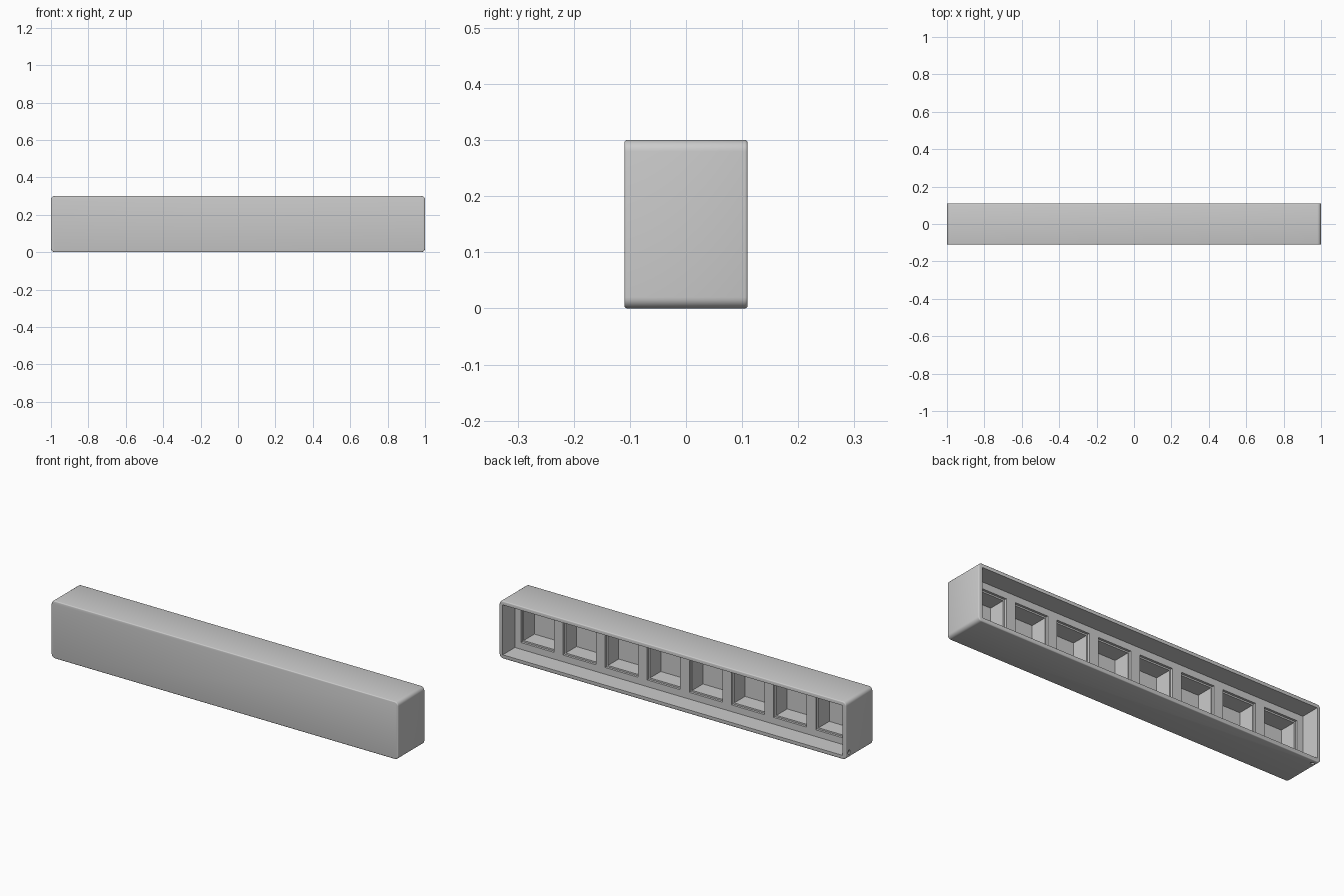
import bpy, bmesh, math
from mathutils import Vector

default = bpy.data.objects.get("Cube")
if default:
    bpy.data.objects.remove(default, do_unlink=True)

W, D, H = 2.0, 0.22, 0.3        # outer size
WALL = 0.02
COUNT, PITCH = 8, 0.243

grey = bpy.data.materials.new("plain_grey")
grey.use_nodes = True
color = (0.6, 0.6, 0.6, 1)
grey.diffuse_color = color
grey.node_tree.nodes["Principled BSDF"].inputs["Base Color"].default_value = color


def make_object(name, bm):
    mesh = bpy.data.meshes.new(name)
    bm.to_mesh(mesh)
    bm.free()
    mesh.materials.append(grey)
    ob = bpy.data.objects.new(name, mesh)
    bpy.context.collection.objects.link(ob)
    return ob


def add_box(bm, lo, hi):
    lo, hi = Vector(lo), Vector(hi)
    verts = bmesh.ops.create_cube(bm, size=1)["verts"]
    bmesh.ops.scale(bm, vec=hi - lo, verts=verts)
    bmesh.ops.translate(bm, vec=(lo + hi) / 2, verts=verts)


def cut(target, name, bm):
    cutter = make_object(name, bm)
    mod = target.modifiers.new(name, 'BOOLEAN')
    mod.operation, mod.solver, mod.object = 'DIFFERENCE', 'EXACT', cutter
    bpy.context.view_layer.objects.active = target
    bpy.ops.object.modifier_apply(modifier=mod.name)
    bpy.data.objects.remove(cutter, do_unlink=True)


# Tray body: long box with rounded ends and softened front and back rims
bm = bmesh.new()
add_box(bm, (-W / 2, -D / 2, 0), (W / 2, D / 2, H))
corners = [e for e in bm.edges if abs(e.verts[0].co.y - e.verts[1].co.y) > 0.1]
bmesh.ops.bevel(bm, geom=corners, offset=0.02, segments=6, profile=0.5, affect='EDGES')
rims = [e for e in bm.edges if abs(e.verts[0].co.y - e.verts[1].co.y) < 0.01]
bmesh.ops.bevel(bm, geom=rims, offset=0.005, segments=3, profile=0.5, affect='EDGES')
body = make_object("tray_body", bm)

# Open recess in the back
bm = bmesh.new()
add_box(bm, (-W / 2 + WALL, 0.01, WALL), (W / 2 - WALL, D, H - WALL))
cut(body, "recess_cutter", bm)

# Row of square pockets, each with a shallow wider lip
for name, half, bottom, top in (("lip_cutter", 0.095, -0.002, 0.05),
                                ("pocket_cutter", 0.087, -0.09, 0.05)):
    bm = bmesh.new()
    for i in range(COUNT):
        x = (i - (COUNT - 1) / 2) * PITCH
        add_box(bm, (x - half, bottom, H / 2 - half), (x + half, top, H / 2 + half))
    cut(body, name, bm)

# Small cord hole drilled across one lower corner
bm = bmesh.new()
bmesh.ops.create_cone(bm, cap_ends=True, segments=20, radius1=0.008, radius2=0.008, depth=0.14)
start, end = Vector((-1, 0.085, 0.033)), Vector((-0.972, 0.085, 0))
turn = Vector((0, 0, 1)).rotation_difference(end - start)
bmesh.ops.rotate(bm, matrix=turn.to_matrix(), verts=bm.verts)
bmesh.ops.translate(bm, vec=(start + end) / 2, verts=bm.verts)
cut(body, "cord_hole_cutter", bm)

# Smooth the rounded edges only
bpy.ops.object.select_all(action='DESELECT')
body.select_set(True)
bpy.context.view_layer.objects.active = body
bpy.ops.object.shade_smooth_by_angle(angle=math.radians(35))
